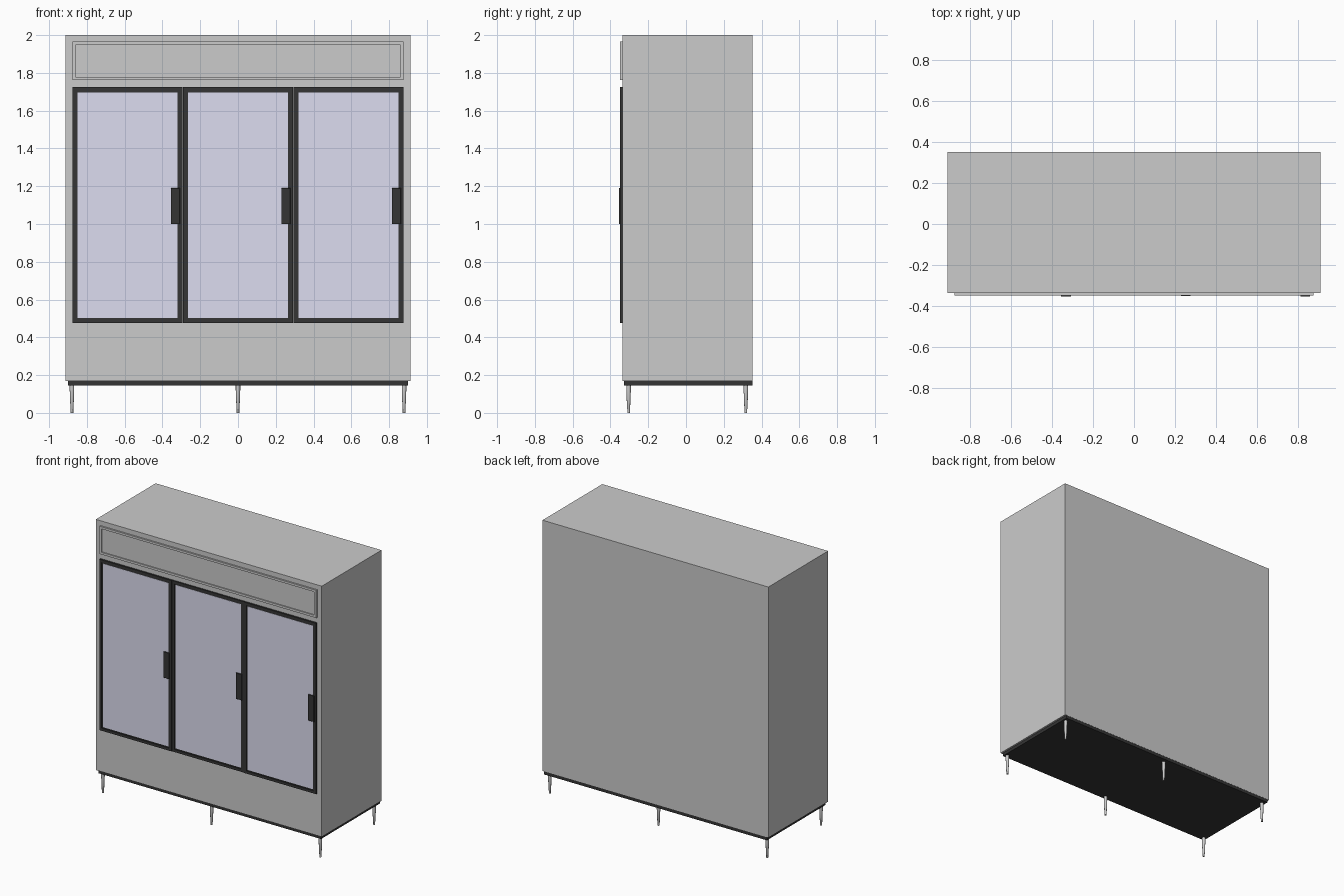
import bpy, bmesh
from mathutils import Matrix

if "Cube" in bpy.data.objects:
    bpy.data.objects.remove(bpy.data.objects["Cube"])


def material(name, rgb):
    m = bpy.data.materials.new(name)
    m.diffuse_color = (*rgb, 1)
    m.use_nodes = True
    m.node_tree.nodes["Principled BSDF"].inputs["Base Color"].default_value = m.diffuse_color
    return m


black = material("black_metal", (0.035, 0.035, 0.035))
tint = material("tinted_glass", (0.72, 0.72, 0.87))


def finish(bm, name, mat=None):
    bmesh.ops.recalc_face_normals(bm, faces=bm.faces)
    mesh = bpy.data.meshes.new(name)
    bm.to_mesh(mesh)
    bm.free()
    if mat:
        mesh.materials.append(mat)
    ob = bpy.data.objects.new(name, mesh)
    bpy.context.collection.objects.link(ob)
    return ob


def box_mesh(x, y, z):
    bm = bmesh.new()
    size = [b - a for a, b in (x, y, z)]
    mid = [(a + b) / 2 for a, b in (x, y, z)]
    bmesh.ops.create_cube(bm, size=1, matrix=Matrix.Translation(mid) @ Matrix.Diagonal((*size, 1)))
    return bm


def box(name, x, y, z, mat=None, bevel=0):
    bm = box_mesh(x, y, z)
    if bevel:
        bmesh.ops.bevel(bm, geom=bm.edges[:], offset=bevel, segments=1, affect='EDGES')
    return finish(bm, name, mat)


def framed_panel(name, x, y, z, border, depth, mat=None):
    """Box whose front face is inset by border and sunk by depth."""
    bm = box_mesh(x, y, z)
    front = min(bm.faces, key=lambda f: f.calc_center_median().y)
    bmesh.ops.inset_region(bm, faces=[front], thickness=border)
    ext = bmesh.ops.extrude_discrete_faces(bm, faces=[front])["faces"][0]
    for v in ext.verts:
        v.co.y += depth
    return finish(bm, name, mat)


# Cabinet and dark plinth
FRONT = -0.337
box("cabinet_body", (-0.913, 0.913), (FRONT, 0.353), (0.168, 2.0))
box("plinth", (-0.90, 0.90), (-0.327, 0.352), (0.145, 0.168), black)

# Recessed header panel
framed_panel("header_panel", (-0.877, 0.877), (-0.349, FRONT), (1.762, 1.965), 0.023, 0.008)

# Three framed glass doors with handles
for i, label in enumerate(("left", "middle", "right")):
    cx = (i - 1) * 0.585
    step = 0.003 if i == 1 else 0
    y = -0.350 + step
    framed_panel(f"{label}_door_frame", (cx - 0.291, cx + 0.291), (y, FRONT),
                 (0.475, 1.724), 0.027, 0.006, black)
    box(f"{label}_door_glass", (cx - 0.264, cx + 0.264), (y + 0.004, y + 0.0065),
        (0.502, 1.697), tint)
    box(f"{label}_door_handle", (cx + 0.229, cx + 0.277), (y - 0.005, y + 0.003),
        (1.0, 1.19), black, 0.001)

# Six tapered round legs
rings = [(0.0, 0.007), (0.02, 0.007), (0.022, 0.008), (0.12, 0.012), (0.146, 0.012)]
for row, y in (("front", -0.304), ("back", 0.317)):
    for side, x in (("left", -0.879), ("middle", 0.0), ("right", 0.879)):
        bm = bmesh.new()
        loops = [bmesh.ops.create_circle(bm, segments=20, radius=r,
                                         matrix=Matrix.Translation((x, y, z)))["verts"]
                 for z, r in rings]
        for a, b in zip(loops, loops[1:]):
            for k in range(20):
                n = (k + 1) % 20
                bm.faces.new((a[k], a[n], b[n], b[k]))
        bm.faces.new(loops[0])
        bm.faces.new(loops[-1])
        leg = finish(bm, f"{row}_{side}_leg")
        for p in leg.data.polygons:
            p.use_smooth = len(p.vertices) == 4
